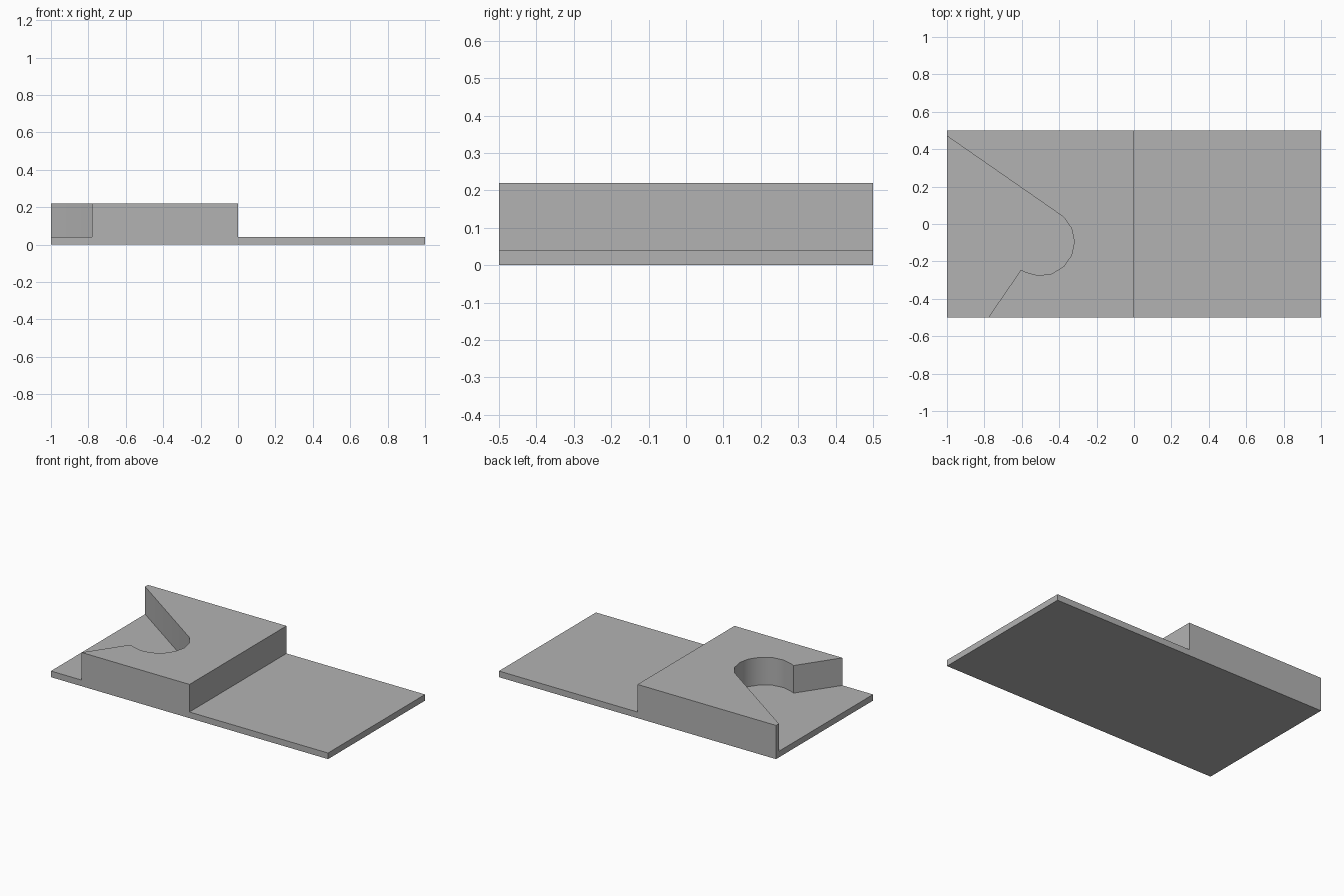
import bpy, bmesh
from math import cos, sin, radians
from mathutils import Vector

cube = bpy.data.objects.get("Cube")
if cube:
    bpy.data.objects.remove(cube, do_unlink=True)

GREY = (0.45, 0.45, 0.45, 1)
grey = bpy.data.materials.new("plain grey")
grey.use_nodes = True
grey.diffuse_color = GREY
grey.node_tree.nodes["Principled BSDF"].inputs["Base Color"].default_value = GREY


def prism(name, outline, direction):
    """Extrude a closed 3D outline along a direction."""
    bm = bmesh.new()
    face = bm.faces.new([bm.verts.new(p) for p in outline])
    ext = bmesh.ops.extrude_face_region(bm, geom=[face], use_keep_orig=True)
    moved = [g for g in ext["geom"] if isinstance(g, bmesh.types.BMVert)]
    bmesh.ops.translate(bm, verts=moved, vec=Vector(direction))
    bmesh.ops.recalc_face_normals(bm, faces=bm.faces)
    mesh = bpy.data.meshes.new(name)
    bm.to_mesh(mesh)
    bm.free()
    mesh.materials.append(grey)
    obj = bpy.data.objects.new(name, mesh)
    bpy.context.collection.objects.link(obj)
    return obj


# Stepped block: thin slab on the left half, thick block on the right half
SLAB, TOP = 0.04, 0.22
profile = [(-1, 0), (1, 0), (1, SLAB), (0, SLAB), (0, TOP), (-1, TOP)]
block = prism("stepped_block", [(x, -0.5, z) for x, z in profile], (0, 1, 0))

# Pocket: straight wall, round end, then a flared wall out to the front
cx, cy, r = -0.5, -0.095, 0.181
arc = [(cx + r * cos(radians(a)), cy + r * sin(radians(a)))
       for a in (47, 23.5, 0, -23.5, -47, -70.5, -94, -117)]
pocket = [(-1.1, 0.54)] + arc + [(-0.604, -0.245), (-0.848, -0.6), (-1.1, -0.6)]
cutter = prism("pocket_cutter", [(x, y, SLAB) for x, y in pocket], (0, 0, 0.4))
cutter.hide_render = True

# Cut the pocket and drop the cutter
cut = block.modifiers.new("pocket", 'BOOLEAN')
cut.operation = 'DIFFERENCE'
cut.solver = 'EXACT'
cut.object = cutter
bpy.ops.object.select_all(action='DESELECT')
block.select_set(True)
bpy.context.view_layer.objects.active = block
bpy.ops.object.modifier_apply(modifier=cut.name)
bpy.data.objects.remove(cutter, do_unlink=True)
bpy.ops.object.shade_smooth_by_angle(angle=radians(30))
